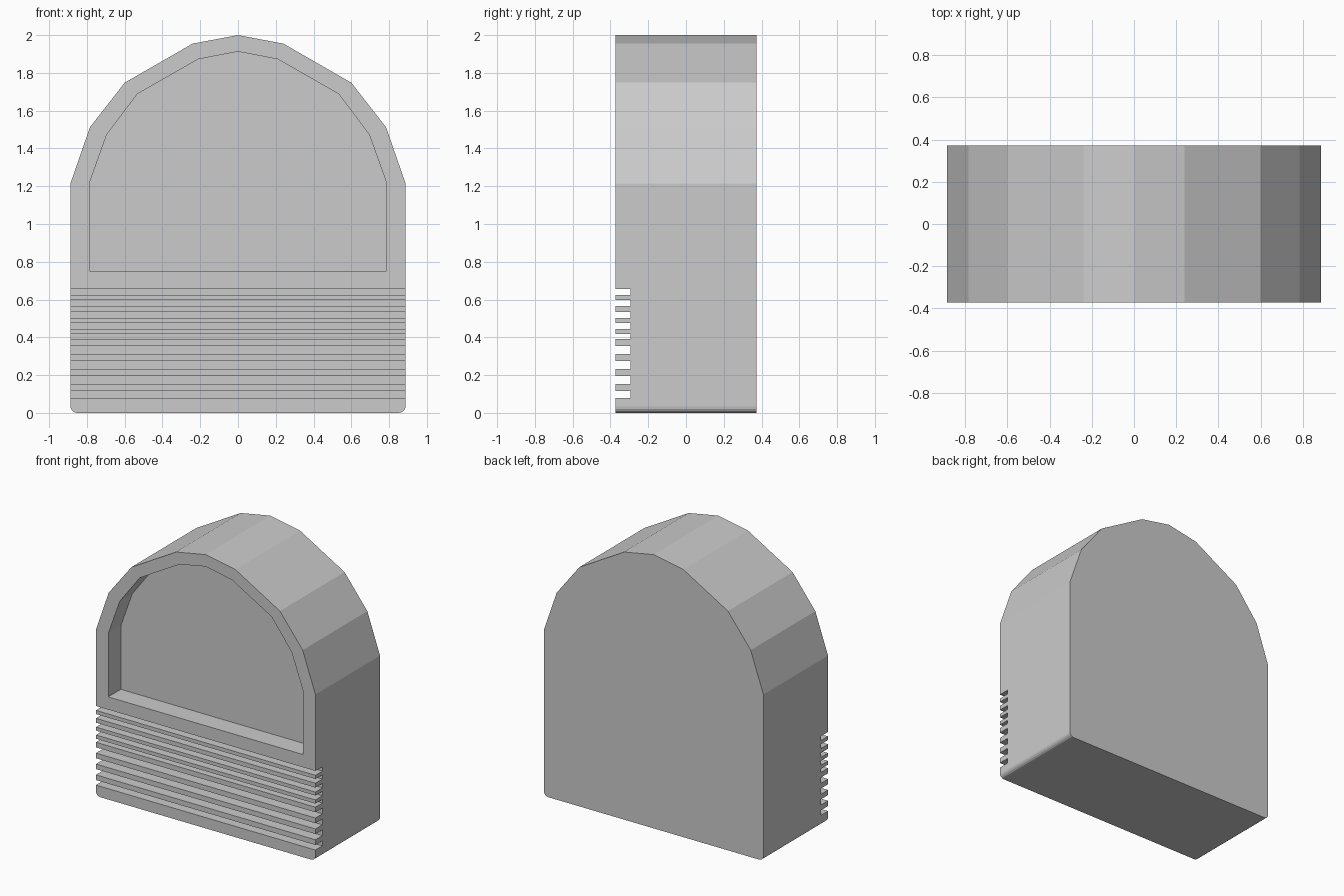
import bpy
import math

cube = bpy.data.objects.get("Cube")
if cube:
    bpy.data.objects.remove(cube, do_unlink=True)

HALF_WIDTH, HALF_DEPTH = 0.887, 0.373
SLOT_DEPTH, RECESS_DEPTH = 0.08, 0.145

grey = bpy.data.materials.new("plain grey")
grey.use_nodes = True
color = (0.6, 0.6, 0.6, 1)
grey.diffuse_color = color
grey.node_tree.nodes["Principled BSDF"].inputs["Base Color"].default_value = color


def mirrored(right_half):
    """Close a bottom-to-top right half outline with its mirror image."""
    return right_half + [(-x, z) for x, z in reversed(right_half) if x > 0]


def prism(name, outline, y0, y1):
    """Extrude an xz outline from y0 back to y1."""
    n = len(outline)
    verts = [(x, y, z) for y in (y0, y1) for x, z in outline]
    faces = [list(range(n)), list(range(2 * n - 1, n - 1, -1))]
    for i in range(n):
        j = (i + 1) % n
        faces.append([j, i, i + n, j + n])
    mesh = bpy.data.meshes.new(name)
    mesh.from_pydata(verts, [], faces)
    mesh.materials.append(grey)
    obj = bpy.data.objects.new(name, mesh)
    bpy.context.collection.objects.link(obj)
    return obj


def carve(target, cutter):
    """Subtract the cutter, then discard it."""
    cutter.hide_render = True
    mod = target.modifiers.new("carve", "BOOLEAN")
    mod.operation, mod.solver, mod.object = "DIFFERENCE", "EXACT", cutter
    bpy.context.view_layer.objects.active = target
    bpy.ops.object.modifier_apply(modifier=mod.name)
    bpy.data.objects.remove(cutter, do_unlink=True)


# Arched body with small rounded lower corners
r = 0.035
corner = [(HALF_WIDTH - r + r * math.sin(a), r - r * math.cos(a))
          for a in (math.pi / 2 * i / 4 for i in range(5))]
arch = [(HALF_WIDTH, 1.215), (0.784, 1.512), (0.6, 1.748), (0.24, 1.955), (0, 2)]
body = prism("arched_body", mirrored(corner + arch), -HALF_DEPTH, HALF_DEPTH)

# Arched front recess
inner = [(0.787, 0.75), (0.787, 1.215), (0.695, 1.473),
         (0.533, 1.688), (0.212, 1.872), (0, 1.913)]
carve(body, prism("recess_cutter", mirrored(inner), -1, RECESS_DEPTH - HALF_DEPTH))

# Horizontal grip slots, spaced wider toward the bottom
slots = [(0.079, 0.116), (0.154, 0.196), (0.233, 0.275), (0.313, 0.355),
         (0.392, 0.418), (0.445, 0.477), (0.503, 0.535), (0.567, 0.598),
         (0.625, 0.657)]
for low, high in slots:
    carve(body, prism("slot_cutter", mirrored([(1, low), (1, high)]),
                      -1, SLOT_DEPTH - HALF_DEPTH))
